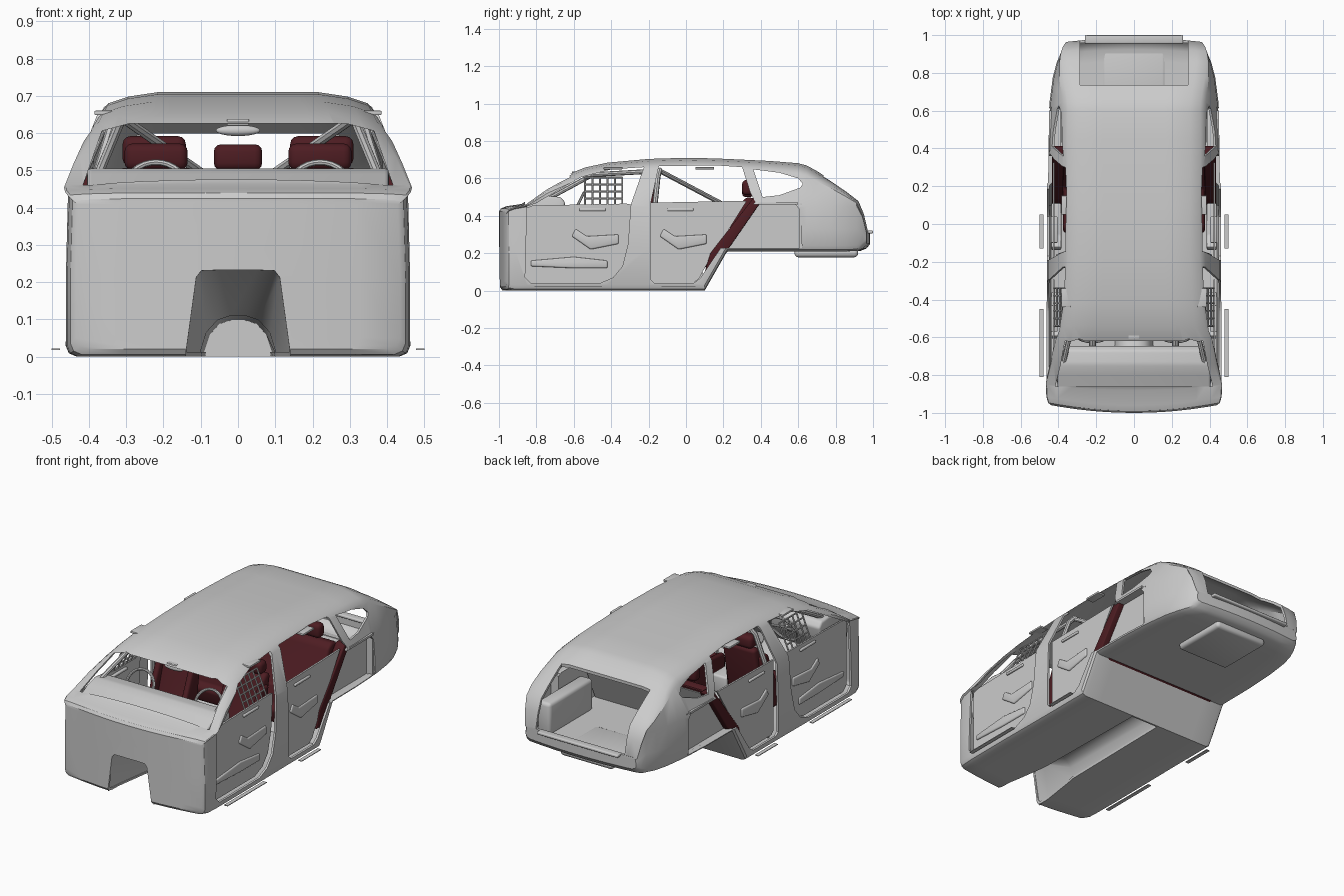
import bpy, bmesh, math
from mathutils import Matrix

if "Cube" in bpy.data.objects:
    bpy.data.objects.remove(bpy.data.objects["Cube"])

red = bpy.data.materials.new("dark_red_fabric")
red.diffuse_color = (0.075, 0.012, 0.016, 1)
red.use_nodes = True
red.node_tree.nodes["Principled BSDF"].inputs["Base Color"].default_value = red.diffuse_color


def activate(ob):
    bpy.ops.object.select_all(action='DESELECT')
    ob.select_set(True)
    bpy.context.view_layer.objects.active = ob


def finish(name, bm, mat=None, bevel=0, segs=3):
    bmesh.ops.recalc_face_normals(bm, faces=bm.faces)
    if bevel:
        edges = [e for e in bm.edges if e.calc_face_angle(0) > 0.3]
        bmesh.ops.bevel(bm, geom=edges, offset=bevel, segments=segs, profile=0.5, affect='EDGES')
    me = bpy.data.meshes.new(name)
    bm.to_mesh(me)
    bm.free()
    ob = bpy.data.objects.new(name, me)
    bpy.context.collection.objects.link(ob)
    if mat:
        me.materials.append(mat)
    activate(ob)
    bpy.ops.object.shade_smooth_by_angle(angle=math.radians(35))
    return ob


def box(name, x, y, z, mat=None, bevel=0):
    bm = bmesh.new()
    bmesh.ops.create_cube(bm, size=1)
    for v in bm.verts:
        v.co = [(a + b) / 2 + c * (b - a) for (a, b), c in zip((x, y, z), v.co)]
    return finish(name, bm, mat, bevel)


def loft(bm, rings, closed=True, caps=True):
    vs = [[bm.verts.new(p) for p in r] for r in rings]
    n = len(vs[0])
    for r, q in zip(vs, vs[1:]):
        for i in range(n if closed else n - 1):
            j = (i + 1) % n
            bm.faces.new((r[i], r[j], q[j], q[i]))
    if closed and caps:
        bm.faces.new(vs[0])
        bm.faces.new(vs[-1])
    return vs


def prism(name, poly, x0, x1, mat=None, bevel=0):
    """Side profile of (y, z) points extruded across x."""
    bm = bmesh.new()
    loft(bm, [[(x, y, z) for y, z in poly] for x in (x0, x1)])
    return finish(name, bm, mat, bevel)


def tubes(name, paths, r, cyclic=False):
    cu = bpy.data.curves.new(name, 'CURVE')
    cu.dimensions = '3D'
    cu.bevel_depth, cu.bevel_resolution, cu.use_fill_caps = r, 2, True
    for path in paths:
        sp = cu.splines.new('POLY')
        sp.points.add(len(path) - 1)
        for p, c in zip(sp.points, path):
            p.co = (*c, 1)
        sp.use_cyclic_u = cyclic
    ob = bpy.data.objects.new(name, cu)
    bpy.context.collection.objects.link(ob)
    activate(ob)
    bpy.ops.object.convert(target='MESH')
    bpy.ops.object.shade_smooth_by_angle(angle=math.radians(40))
    return ob


def cut(ob, cutter):
    m = ob.modifiers.new("cut", 'BOOLEAN')
    m.operation, m.solver, m.object = 'DIFFERENCE', 'EXACT', cutter
    activate(ob)
    bpy.ops.object.modifier_apply(modifier=m.name)
    bpy.data.objects.remove(cutter)


# Body shell: stations of y, underside z, top z, half width
STATIONS = [(-1.0, .02, .425, .435), (-.99, .006, .44, .45), (-.96, 0, .452, .459), (-.88, 0, .464, .462),
            (-.74, 0, .556, .463), (-.62, 0, .632, .463), (-.54, 0, .664, .463), (-.42, 0, .69, .462),
            (-.2, 0, .71, .46), (0, 0, .716, .46), (.1, 0, .714, .46), (.22, .21, .71, .46),
            (.45, .21, .699, .458), (.6, .21, .687, .45), (.645, .21, .675, .447), (.7, .21, .645, .44),
            (.78, .21, .592, .43), (.87, .21, .53, .41), (.935, .213, .48, .385),
            (.965, .225, .41, .37), (.985, .25, .325, .355)]


def body(name, t):
    rings = []
    for y, zb, zr, w in STATIONS:
        y, zb, zr, w = y * (1 - t), zb + t, zr - t, w - t
        d = min(.03, (zr - zb) / 4)
        e = min(.06, max(.01, (zr - .44) * .3))
        belt = min(.45, zr - e - .006)
        rw, k = w - max(0, zr - .47) * .47, e / .06
        half = [(w - .03, zb), (w - .009, zb + d * .3), (w, zb + d), (w, (zb + belt) / 2), (w - .006, belt),
                (rw + .03 * k, zr - e), (rw + .003 * k, zr - e * .6), (rw - .05, zr - e * .3),
                (rw - .13, zr - e * .1)]
        rings.append([(x, y, z) for x, z in half] + [(-x, y, z) for x, z in reversed(half)])
    bm = bmesh.new()
    vs = loft(bm, rings, caps=False)
    for r in (vs[0], vs[-1]):
        for i in range(8):
            bm.faces.new((r[i], r[i + 1], r[16 - i], r[17 - i]))
    cross = [e for e in bm.edges if e.verts[0].co.x * e.verts[1].co.x < 0]
    bmesh.ops.subdivide_edges(bm, edges=cross, cuts=7, use_grid_fill=True)
    # bow the nose and tail in plan
    for v in bm.verts:
        x, y, z = v.co
        bow = .045 * min(1, max(0, (-.75 - y) / .2)) - .035 * min(1, max(0, (y - .75) / .2))
        v.co.y = y + bow * (x / .46) ** 2
    return finish(name, bm)


shell = body("body_shell", 0)
cut(shell, body("cavity", .012))

# Door, window, wheel and tailgate openings
front_door = [(-.86, .07), (-.83, .04), (-.46, .04), (-.39, .07), (-.34, .13), (-.31, .25), (-.295, .46)]
rear_door = [(-.19, .06), (-.17, .04), (.04, .04), (.075, .065), (.185, .227), (.37, .475)]
cut(shell, prism("cutter", front_door + [(-.225, .66), (-.4, .648), (-.56, .607), (-.8, .468), (-.85, .45)], -.7, .7))
cut(shell, prism("cutter", rear_door + [(.345, .52), (.3, .66), (.15, .67), (-.145, .665), (-.19, .46)], -.7, .7))
cut(shell, prism("cutter", [(.41, .5), (.5, .51), (.61, .55), (.625, .57), (.6, .6), (.5, .63), (.36, .648)], -.7, .7))
cut(shell, prism("cutter", [(.735, .8), (.735, .4), (.88, .32), (1.2, .32), (1.2, .8)], -.285, .285))
for s in (-1, 1):
    cut(shell, prism("cutter", [(.17, .227), (.62, .227), (.61, .43), (.585, .46), (.35, .46)], .37 * s, .7 * s))

# Windscreen opening
bm = bmesh.new()
scr = [(-.43, .42), (.43, .42), (.365, .606), (.29, .626), (-.29, .626), (-.365, .606)]
loft(bm, [[(x, y, z) for x, z in scr] for y in (-.86, -.45)])
cut(shell, finish("cutter", bm))


# Gearbox tunnel: flared at the front, low arch further back
def tunnel_rings(z0):
    rings = []
    for y, h in ((-1.05, ((.147, z0), (.113, .215), (.1, .232), (.05, .234))),
                 (-.9, ((.143, z0), (.11, .21), (.095, .228), (.05, .23))),
                 (-.64, ((.105, z0), (.085, .065), (.055, .098), (.02, .11))),
                 (.09, ((.095, z0), (.075, .06), (.05, .088), (.018, .098)))):
        rings.append([(x, y, z) for x, z in h] + [(-x, y, z) for x, z in reversed(h)])
    return rings


bm = bmesh.new()
loft(bm, tunnel_rings(-.03))
cut(shell, finish("cutter", bm))
activate(shell)
bpy.ops.object.shade_smooth_by_angle(angle=math.radians(32))
bm = bmesh.new()
rings = tunnel_rings(0)
rings[0] = [(x, -.985, z) for x, y, z in rings[0]]
vs = loft(bm, rings, closed=False)
bm.faces.new(vs[-1])
finish("transmission_tunnel", bm)

# Rear underside and tail
box("spare_wheel_well", (-.17, .17), (.58, .92), (.178, .225), bevel=.02)
box("tail_lip", (-.26, .26), (.955, 1.0), (.305, .322), bevel=.006)

# Dashboard
prism("dashboard", [(-.93, .44), (-.86, .458), (-.8, .49), (-.74, .506), (-.67, .5), (-.645, .47),
                    (-.66, .4), (-.72, .3), (-.9, .3)], -.405, .405, bevel=.012)
box("centre_console", (-.05, .05), (-.6, -.3), (.118, .22), bevel=.012)

for s, side in ((-1, "left"), (1, "right")):
    def X(a, b):
        return tuple(sorted((a * s, b * s)))

    # Door inner panels with armrests
    prism(side + "_front_door_panel", front_door + [(-.32, .465), (-.82, .455), (-.86, .44)], .42 * s, .43 * s)
    prism(side + "_rear_door_panel", [(-.19, .06), (-.17, .04), (.04, .04), (.07, .065), (.105, .13), (.325, .48),
                                      (-.19, .47)], .42 * s, .43 * s)
    for nm, y in (("front", -.59), ("rear", -.12)):
        prism(f"{side}_{nm}_armrest", [(y, .33), (y + .06, .29), (y + .23, .3), (y + .23, .25), (y + .08, .22),
                                       (y - .02, .29)], .385 * s, .438 * s, bevel=.008)
        box(f"{side}_{nm}_door_handle", X(.405, .44), (y + .02, y + .16), (.425, .44), bevel=.005)
    prism(side + "_door_pocket", [(-.83, .13), (-.6, .12), (-.42, .12), (-.42, .16), (-.6, .18), (-.83, .16)],
          .39 * s, .438 * s, bevel=.008)

    # Inner wheel house behind the rear door
    prism(side + "_wheel_house", [(.22, .215), (.62, .215), (.62, .46), (.59, .475), (.4, .475)], .388 * s, .4 * s)
    prism(side + "_wheel_house_top", [(.38, .46), (.6, .46), (.6, .472), (.39, .472)], .39 * s, .45 * s)
    box(side + "_wheel_house_end", X(.385, .44), (.607, .62), (.22, .465))
    box(side + "_cargo_box", X(.3, .385), (.42, .82), (.215, .4), bevel=.02)

    # Jacking strips beside the sills
    box(side + "_front_sill_strip", X(.478, .5), (-.81, -.45), (.018, .022))
    box(side + "_rear_sill_strip", X(.478, .5), (-.13, .05), (.018, .022))

    # Front bucket seat
    prism(side + "_front_seat", [(-.53, .1), (-.54, .21), (-.5, .235), (-.31, .205), (-.23, .48), (-.2, .51),
                                 (-.16, .5), (-.21, .25), (-.24, .1)], .115 * s, .325 * s, red, .018)
    for x in (.115, .325):
        prism(side + "_seat_bolster", [(-.5, .12), (-.5, .25), (-.35, .26), (-.27, .45), (-.2, .45), (-.25, .12)],
              (x - .017) * s, (x + .017) * s, red, .012)
    box(side + "_front_headrest", X(.135, .305), (-.23, -.16), (.5, .572), red, .022)
    box(side + "_rear_headrest", X(.14, .31), (.3, .36), (.51, .592), red, .022)
    prism(side + "_rear_seat_side", [(.1, .1), (.14, .1), (.235, .235), (.415, .495), (.36, .495), (.13, .2)],
          .375 * s, .435 * s, red, .006)

    # Steering wheel
    cy, cz, R = -.585, .445, .085
    rim = []
    for i in range(32):
        a = i * math.tau / 32
        u = R * math.sin(a)
        rim.append((.22 * s + R * math.cos(a), cy + u * .45, cz + u * .9))
    tubes(side + "_steering_wheel", [rim], .008, True)
    c = (.22 * s, cy - .015, cz)
    tubes(side + "_steering_spokes", [[c, rim[k]] for k in (0, 16, 24)], .007)
    tubes(side + "_steering_column", [[(.22 * s, cy - .1, cz - .04), c]], .018)

    # Window net
    def net(y, z):
        return ((.425 - (z - .45) * .42) * s, y, z)
    ys = [-.54 + .04 * i for i in range(6)]
    zs = [.455 + .0375 * i for i in range(5)]
    tubes(side + "_window_net", [[net(y, zs[0]), net(y, zs[-1])] for y in ys]
          + [[net(ys[0], z), net(ys[-1], z)] for z in zs], .0045)

    # Roll cage side tubes
    tubes(side + "_cage_stays", [[(.31 * s, -.14, .64), (.05 * s, .2, .46)],
                                 [(.31 * s, -.14, .64), (.32 * s, -.5, .62), (.395 * s, -.83, .44),
                                  (.395 * s, -.84, .02)]], .013)
    # Roof edge trim brackets
    for y in (-.39, .1):
        box(side + "_roof_bracket", X(.335, .385), (y - .05, y + .05), (.648, .66), bevel=.003)

# Main hoop of the cage
tubes("cage_main_hoop", [[(-.4, -.17, .02), (-.4, -.17, .42), (-.34, -.15, .61), (-.31, -.14, .645),
                          (.31, -.14, .645), (.34, -.15, .61), (.4, -.17, .42), (.4, -.17, .02)]], .014)

# Rear bench
prism("rear_bench", [(-.03, .14), (-.05, .22), (-.02, .25), (.19, .235), (.3, .48), (.33, .5), (.38, .49),
                     (.26, .235), (.1, .12)], -.375, .375, red, .015)
box("centre_headrest", (-.065, .065), (.3, .36), (.5, .57), red, .02)
prism("seat_back_panel", [(.275, .215), (.4, .49), (.41, .49), (.29, .215)], -.38, .38)

# Interior mirror and its mount
bm = bmesh.new()
bmesh.ops.create_uvsphere(bm, u_segments=24, v_segments=12, radius=1,
                          matrix=Matrix.Translation((0, -.59, .607)) @ Matrix.Diagonal((.06, .014, .015, 1)))
finish("interior_mirror", bm)
box("mirror_mount", (-.03, .03), (-.61, -.57), (.62, .638), bevel=.004)
